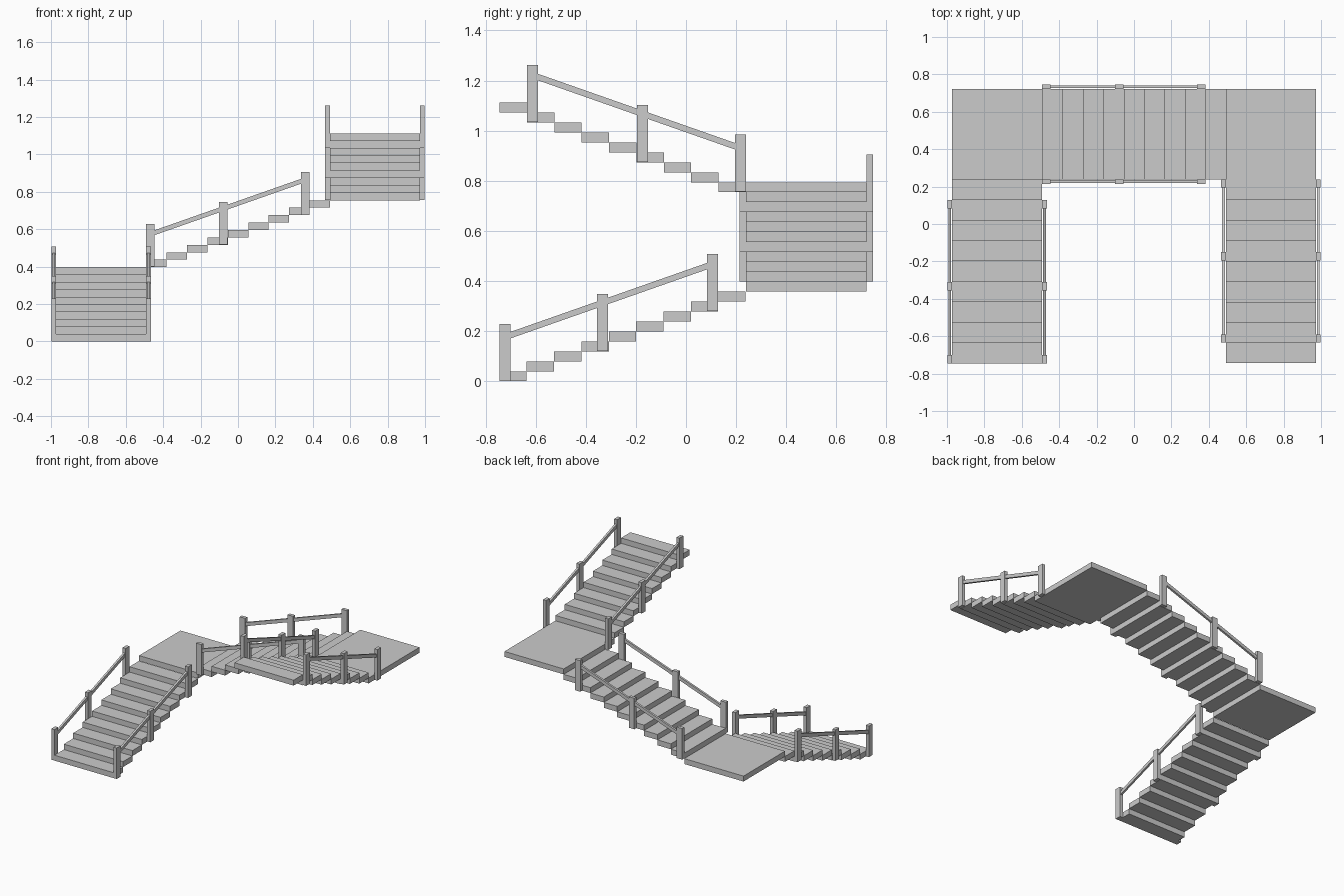
import bpy, bmesh
from math import radians
from mathutils import Matrix, Vector

if "Cube" in bpy.data.objects:
    bpy.data.objects.remove(bpy.data.objects["Cube"])

RISE, RUN, STEPS = 0.0397, 0.1092, 9
HALF = 0.241                      # half tread width
POST_T, POST_W, POST_H = 0.025, 0.044, 0.228


def prism(name, profile, v0, v1, frame):
    """Extrude a (u, w) side profile across v0..v1 in a flight's local frame."""
    bm = bmesh.new()
    face = bm.faces.new([bm.verts.new((u, v0, w)) for u, w in profile])
    ext = bmesh.ops.extrude_face_region(bm, geom=[face])
    verts = [g for g in ext["geom"] if isinstance(g, bmesh.types.BMVert)]
    bmesh.ops.translate(bm, verts=verts, vec=(0, v1 - v0, 0))
    bmesh.ops.recalc_face_normals(bm, faces=bm.faces)
    bm.transform(frame)
    me = bpy.data.meshes.new(name)
    bm.to_mesh(me)
    bm.free()
    ob = bpy.data.objects.new(name, me)
    bpy.context.collection.objects.link(ob)
    return ob


def rect(u0, u1, w0, w1):
    return [(u0, w0), (u1, w0), (u1, w1), (u0, w1)]


def flight(label, origin, angle):
    frame = Matrix.Translation(Vector(origin)) @ Matrix.Rotation(radians(angle), 4, 'Z')
    # treads
    for i in range(STEPS):
        prism(f"{label}_tread_{i + 1}",
              rect(i * RUN, (i + 1) * RUN, i * RISE, (i + 1) * RISE), -HALF, HALF, frame)
    for side, s in (("left", 1), ("right", -1)):
        c = s * (HALF + POST_T / 2)
        # posts stand beside treads 1, 4 and 8
        for n, (u, step) in enumerate(((0.022, 0), (0.412, 3), (0.851, 7))):
            w = step * RISE + 0.002 * (step > 0 or origin[2] > 0)
            prism(f"{label}_{side}_post_{n + 1}",
                  rect(u - POST_W / 2, u + POST_W / 2, w, w + POST_H),
                  c - POST_T / 2, c + POST_T / 2, frame)
        # sloping handrail, ends buried in the outer posts
        prism(f"{label}_{side}_handrail",
              [(0.022, 0.163), (0.851, 0.454), (0.851, 0.480), (0.022, 0.189)],
              c - 0.0075, c + 0.0075, frame)


# three flights turning around the U
flight("lower_flight", (-0.732, -0.745, 0), 90)
flight("middle_flight", (-0.491, 0.48, 10 * RISE), 0)
flight("upper_flight", (0.732, 0.239, 19 * RISE), -90)

# corner landings
for name, x0, level in (("lower_landing", -0.973, 9), ("upper_landing", 0.491, 19)):
    prism(name, rect(x0, x0 + 2 * HALF, level * RISE, (level + 1) * RISE),
          0.239, 0.721, Matrix.Identity(4))
